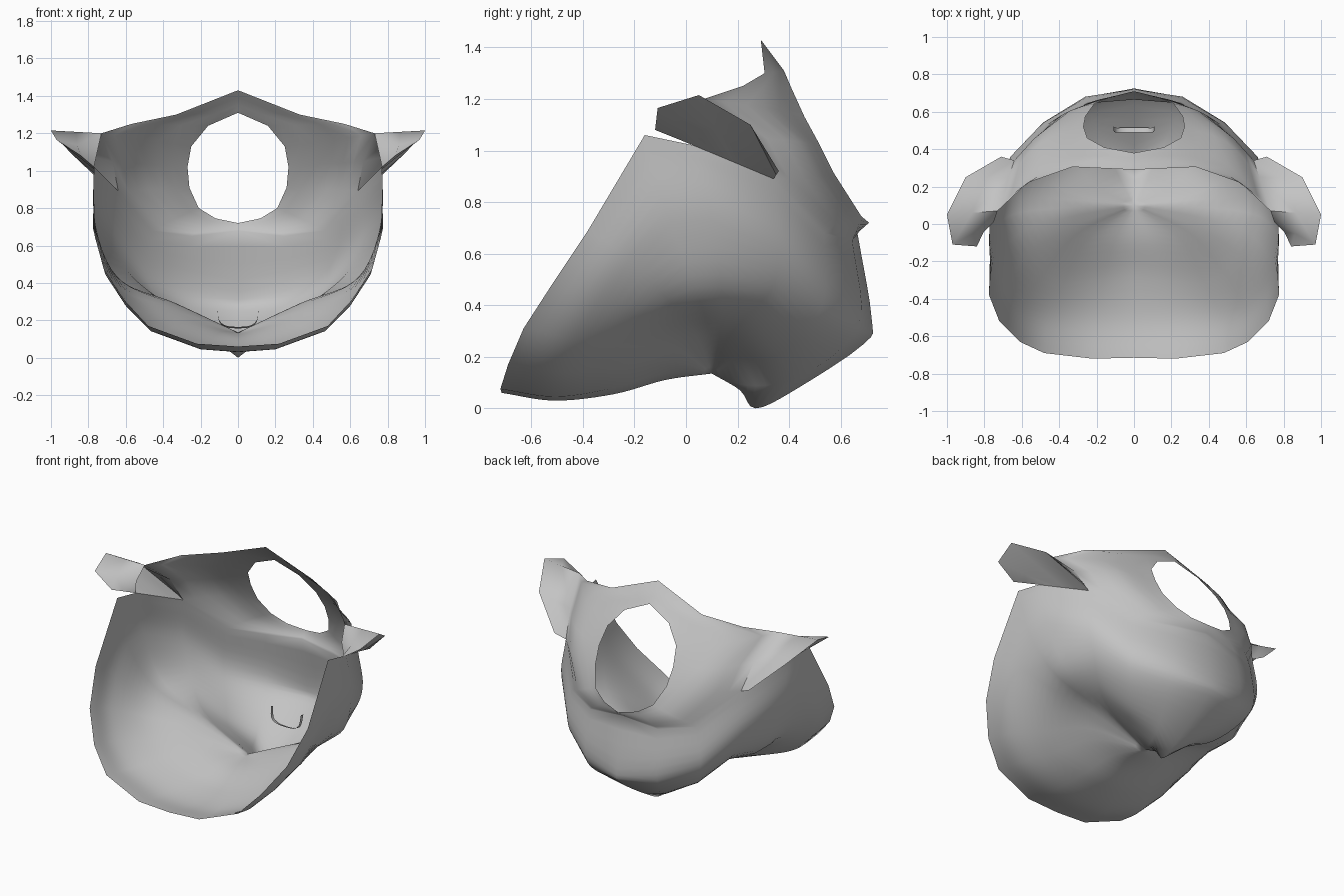
import bpy, bmesh, math
from mathutils import Vector as V

if "Cube" in bpy.data.objects:
    bpy.data.objects.remove(bpy.data.objects["Cube"])

grey = bpy.data.materials.new("light grey")
grey.diffuse_color = (0.55, 0.55, 0.55, 1)
grey.use_nodes = True
grey.node_tree.nodes["Principled BSDF"].inputs["Base Color"].default_value = grey.diffuse_color


def smooth_path(points, n):
    """Catmull-Rom through the points, n + 1 samples."""
    p = [V(q) for q in points]
    p = [2 * p[0] - p[1]] + p + [2 * p[-1] - p[-2]]
    segs, out = len(p) - 3, []
    for i in range(n + 1):
        t = i / n * segs
        k = min(int(t), segs - 1)
        t -= k
        a, b, c, d = p[k:k + 4]
        v = 0.5 * (2 * b + (c - a) * t + (2 * a - 5 * b + 4 * c - d) * t * t
                   + (3 * b - a - 3 * c + d) * t ** 3)
        v.z = max(v.z, 0)
        v.x = max(v.x, 0)
        out.append(v)
    return out


def loft(bm, columns):
    grid = [[bm.verts.new(v) for v in col] for col in columns]
    for a, b in zip(grid, grid[1:]):
        for i in range(len(a) - 1):
            bm.faces.new((a[i], b[i], b[i + 1], a[i + 1]))


def finish(bm, name):
    bmesh.ops.remove_doubles(bm, verts=bm.verts, dist=0.0005)
    bmesh.ops.recalc_face_normals(bm, faces=bm.faces)
    me = bpy.data.meshes.new(name)
    bm.to_mesh(me)
    bm.free()
    me.materials.append(grey)
    ob = bpy.data.objects.new(name, me)
    bpy.context.collection.objects.link(ob)
    m = ob.modifiers.new("Mirror", 'MIRROR')
    m.use_clip = True
    m.merge_threshold = 0.001
    bpy.ops.object.select_all(action='DESELECT')
    ob.select_set(True)
    bpy.context.view_layer.objects.active = ob
    bpy.ops.object.shade_smooth_by_angle(angle=math.radians(60))
    return ob


# Lower bowl: columns run from a point under the body out to the rim
pole = (0, .10, .135)
front = [
    [(0, -.08, .11), (0, -.28, .055), (0, -.51, .03), (0, -.715, .06)],
    [(.10, -.08, .135), (.16, -.30, .075), (.20, -.51, .045), (.22, -.72, .075)],
    [(.25, -.08, .19), (.38, -.32, .15), (.46, -.50, .14), (.48, -.69, .17)],
    [(.30, -.05, .235), (.48, -.26, .24), (.59, -.45, .27), (.61, -.63, .31)],
    [(.32, -.01, .26), (.56, -.16, .33), (.69, -.34, .42), (.72, -.52, .48)],
    [(.33, .04, .28), (.61, -.05, .40), (.74, -.22, .58), (.775, -.38, .69)],
    [(.33, .09, .29), (.65, .05, .43), (.765, -.06, .72), (.77, -.16, 1.06)],
    [(.33, .13, .28), (.65, .14, .43), (.76, .10, .73), (.77, .03, 1.02)],
]
back = [
    [(.33, .16, .27), (.48, .24, .36), (.60, .34, .48), (.66, .36, .66), (.64, .34, .89)],
    [(.20, .20, .19), (.32, .34, .20), (.43, .48, .31), (.485, .54, .45), (.46, .535, .68)],
    [(.07, .23, .09), (.15, .41, .11), (.24, .60, .23), (.26, .68, .37), (.25, .645, .65)],
    [(0, .21, .07), (0, .27, 0), (0, .42, .07), (0, .69, .25), (0, .72, .35), (0, .665, .68)],
]
bm = bmesh.new()
loft(bm, [smooth_path([pole] + c, 24) for c in front + back])

# Upper back: from the hole edge out to the bowl, shoulder and neck rim
hole = [(0, .71, .72), (.12, .68, .745), (.21, .645, .80), (.26, .575, .91), (.27, .52, 1.02),
        (.25, .46, 1.13), (.16, .41, 1.24), (0, .38, 1.31), (0, .38, 1.31)]
neck = [(.67, .25, 1.05), (.73, .07, 1.20), (.57, .22, 1.25), (.33, .305, 1.30), (0, .29, 1.43)]
outer = [c[-1] for c in reversed(back)] + neck
bulge = [0, .003, .015, .045, .05, .04, .02, .01, 0]
panel = []
for h, o, b in zip(hole, outer, bulge):
    mid = (V(h) + V(o)) / 2 + V((b * .6, b, 0))
    panel.append(smooth_path([h, mid, o], 6))
loft(bm, panel)

# Shoulder flaps: a curved top sheet and an underside rising from the armpit
rear, armpit = V(back[0][-1]), V(front[-1][-1])
root = [rear, neck[0], neck[1], (.75, .01, 1.11), armpit]
lip = [(.71, .36, .92), (.90, .25, 1.10), (1.0, .05, 1.215), (.97, -.11, 1.165), (.84, -.12, 1.08)]
loft(bm, [(V(r), (V(r) + V(e)) / 2, V(e)) for r, e in zip(root, lip)])
under = bmesh.new()
rows = []
for i, e in enumerate(lip):
    base = rear.lerp(armpit, i / 4)
    rows.append([base, (base + V(e)) / 2, V(e)])
loft(under, rows)
finish(bm, "body_shell")
finish(under, "shoulder_underside")

# Small U-shaped fold low on the back
bm = bmesh.new()
fold = smooth_path([(0, .49, .165), (.06, .49, .17), (.10, .49, .20), (.11, .50, .27)], 9)
loft(bm, [fold, [v + V((0, .025, -.008)) for v in fold]])
finish(bm, "back_fold")
